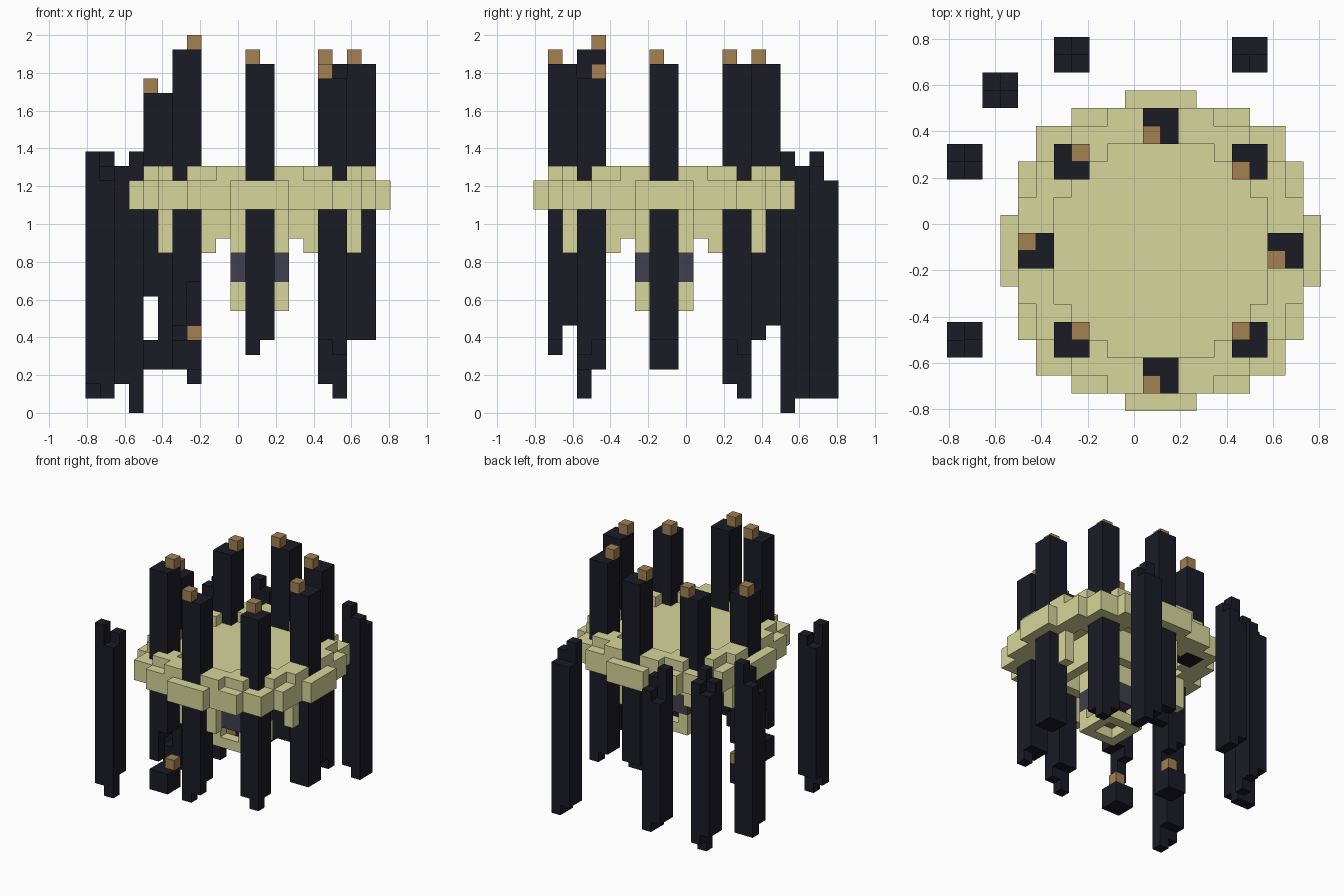
import bpy
import bmesh
from mathutils import Vector

U = 1 / 13                      # edge of one building block
ORIGIN = Vector((-10.5, -10.5, 0))
CX, CY = 12, 9                  # ring centre in blocks

if "Cube" in bpy.data.objects:
    bpy.data.objects.remove(bpy.data.objects["Cube"], do_unlink=True)


def material(name, rgb):
    m = bpy.data.materials.new(name)
    m.use_nodes = True
    m.diffuse_color = (*rgb, 1)
    m.node_tree.nodes["Principled BSDF"].inputs["Base Color"].default_value = (*rgb, 1)
    return m


DARK = material("dark stone", (0.011, 0.011, 0.019))
PALE = material("pale olive", (0.67, 0.67, 0.33))
BROWN = material("torch brown", (0.36, 0.22, 0.085))
SLATE = material("slate", (0.05, 0.05, 0.078))


def block(x0, x1, y0, y1, z0, z1):
    return {(x, y, z) for x in range(x0, x1) for y in range(y0, y1) for z in range(z0, z1)}


def build(name, cells, mat):
    """Skin a set of blocks with only its outer faces, merged into large flats."""
    bm = bmesh.new()
    cache = {}

    def vert(p):
        key = tuple(p)
        if key not in cache:
            cache[key] = bm.verts.new((Vector(key) + ORIGIN) * U)
        return cache[key]

    for c in sorted(cells):
        for axis in range(3):
            for side in (0, 1):
                n = list(c)
                n[axis] += 2 * side - 1
                if tuple(n) in cells:
                    continue
                a, b = (axis + 1) % 3, (axis + 2) % 3
                quad = []
                for da, db in ((0, 0), (1, 0), (1, 1), (0, 1)):
                    p = list(c)
                    p[axis] += side
                    p[a] += da
                    p[b] += db
                    quad.append(vert(p))
                bm.faces.new(quad if side else quad[::-1])
    bmesh.ops.dissolve_limit(bm, angle_limit=0.01, verts=bm.verts[:], edges=bm.edges[:])
    me = bpy.data.meshes.new(name)
    bm.to_mesh(me)
    bm.free()
    me.materials.append(mat)
    ob = bpy.data.objects.new(name, me)
    bpy.context.collection.objects.link(ob)


CORNERS = ((0, 0), (1, 0), (0, 1), (1, 1))


def pillar(x, y, bottoms, tops):
    """Two by two pillar with ragged ends, one height per corner."""
    cells = set()
    for (dx, dy), b, t in zip(CORNERS, bottoms, tops):
        cells |= block(x + dx, x + dx + 1, y + dy, y + dy + 1, b, t)
    return cells


def torch(name, x, y, z):
    build(name, block(x, x + 1, y, y + 1, z, z + 1), BROWN)


# Ring pillars: corner, flat top, ragged bottom, torch corner
ring_pillars = {
    "front": (11, 1, 24, (4, 5, 6, 6), (0, 0)),
    "back": (11, 15, 24, (5, 5, 6, 6), (0, 0)),
    "right": (4, 8, 22, (8, 6, 8, 7), (0, 1)),
    "left": (18, 8, 24, (5, 5, 5, 5), (0, 0)),
    "front_right": (6, 3, 25, (6, 9, 8, 9), (1, 1)),
    "front_left": (16, 3, 23, (5, 4, 5, 5), (0, 1)),
    "back_right": (6, 13, 23, (14, 14, 14, 14), (1, 1)),
    "back_left": (16, 13, 24, (5, 5, 5, 4), (0, 0)),
}
pillars = set()
for name, (x, y, top, bottoms, (tx, ty)) in ring_pillars.items():
    cells = pillar(x, y, bottoms, (top,) * 4)
    pillars |= cells
    build(name + "_pillar", cells, DARK)
    torch(name + "_torch", x + tx, y + ty, top)

# Broken pillar stubs with their own torches
build("front_right_stub", block(6, 8, 3, 5, 3, 5), DARK)
torch("front_right_stub_torch", 7, 4, 5)
build("right_stub", pillar(4, 8, (3,) * 4, (5, 6, 5, 5)), DARK)
torch("right_stub_torch", 5, 9, 5)

# Free-standing outer pillars
outer_pillars = {
    "outer_front_right": (0, 3, (2, 1, 3, 3), (18, 16, 16, 17)),
    "outer_right": (0, 13, (2, 2, 1, 1), (15, 17, 16, 18)),
    "outer_back_right": (2, 17, (2, 0, 2, 1), (17, 18, 16, 17)),
    "outer_back": (6, 19, (3, 2, 3, 2), (18, 17, 15, 16)),
    "outer_back_left": (16, 19, (2, 1, 2, 1), (18, 17, 16, 16)),
}
for name, (x, y, bottoms, tops) in outer_pillars.items():
    build(name + "_pillar", pillar(x, y, bottoms, tops), DARK)

# Stepped round rim and sunken floor, as half widths per row from the centre
RIM = (9, 9, 8, 8, 8, 7, 7, 5, 2)
RAISED = (8, 8, 8, 7, 7, 5, 5, 3)
FLOOR = (6, 6, 6, 5, 5, 3)


def disc(halves):
    return {(x, y) for k, h in enumerate(halves) for x in range(CX - h, CX + h)
            for y in (CY + k, CY - 1 - k)}


floor = disc(FLOOR)
rim = {(x, y, z) for x, y in disc(RIM) - floor for z in (14, 15)}
rim |= {(x, y, 16) for x, y in disc(RAISED) - floor}
build("ring_rim", rim - pillars, PALE)
build("ring_floor", {(x, y, 15) for x, y in floor} - pillars, PALE)

# Hanging legs beside the four main pillars
legs = set()
for a in (-2, 1):
    for b in (-7, 6):
        legs |= block(CX + a, CX + a + 1, CY + b, CY + b + 1, 11, 15)
        legs |= block(CX + b, CX + b + 1, CY + a, CY + a + 1, 11, 15)
build("hanging_legs", legs - pillars, PALE)

# Inner skirt with longer corners
skirt = block(8, 16, 5, 13, 12, 15) - block(9, 15, 6, 12, 12, 15)
for x in (8, 15):
    for y in (5, 12):
        skirt |= block(x, x + 1, y, y + 1, 11, 12)
build("inner_skirt", skirt, PALE)

# Central lantern: open base, slate walls, dark core
base = block(10, 14, 7, 11, 7, 8) - block(11, 13, 8, 10, 7, 8)
for x in (10, 13):
    for y in (7, 10):
        base |= block(x, x + 1, y, y + 1, 8, 9)
build("lantern_base", base, PALE)
build("lantern_walls", block(10, 14, 7, 11, 9, 11) - block(11, 13, 8, 10, 9, 11), SLATE)
build("lantern_neck", block(10, 14, 7, 11, 11, 15) - block(11, 13, 8, 10, 11, 15), PALE)
build("lantern_core", block(11, 13, 8, 10, 8, 11) - {(11, 8, 8)}, DARK)
torch("lantern_torch", 11, 8, 8)
